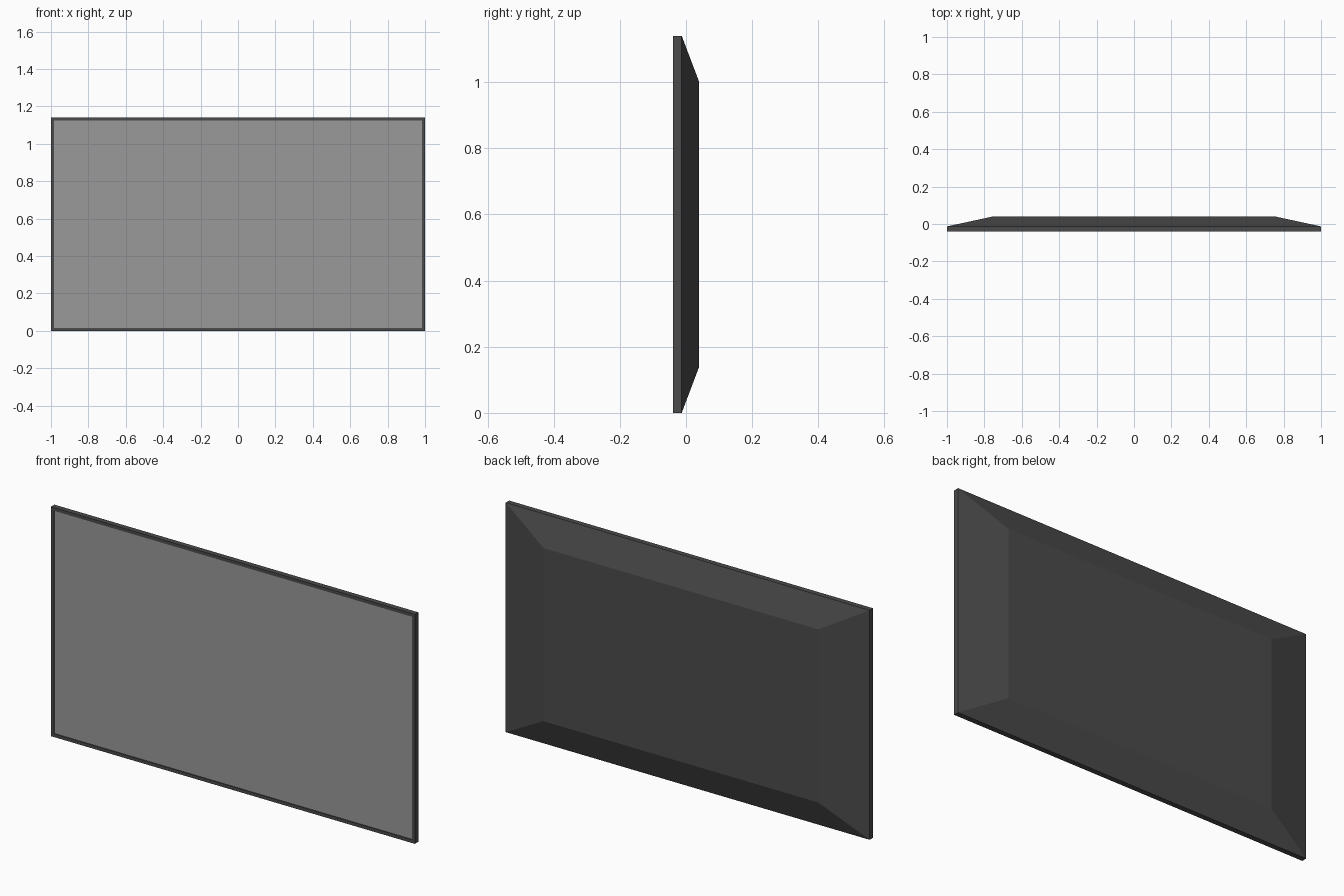
import bpy, bmesh

if "Cube" in bpy.data.objects:
    bpy.data.objects.remove(bpy.data.objects["Cube"])

H = 1.14          # panel height
FRONT, SEAM, BACK = -0.04, -0.013, 0.04
BEZEL, RECESS = 0.016, 0.005


def material(name, color):
    m = bpy.data.materials.new(name)
    m.diffuse_color = color
    m.use_nodes = True
    m.node_tree.nodes["Principled BSDF"].inputs["Base Color"].default_value = m.diffuse_color
    return m


def ring(bm, y, inset_x, inset_z):
    # rectangular cross-section parallel to the screen
    x, z0, z1 = 1 - inset_x, inset_z, H - inset_z
    return [bm.verts.new(p) for p in ((-x, y, z0), (x, y, z0), (x, y, z1), (-x, y, z1))]


def loft(name, sections, caps, mat):
    # skin a list of (y, inset_x, inset_z) sections
    bm = bmesh.new()
    rings = [ring(bm, *s) for s in sections]
    for a, b in zip(rings, rings[1:]):
        for i in range(4):
            j = (i + 1) % 4
            bm.faces.new((a[i], b[i], b[j], a[j]))
    for c in caps:
        bm.faces.new(rings[c] if c == 0 else rings[c][::-1])
    bmesh.ops.recalc_face_normals(bm, faces=bm.faces)
    me = bpy.data.meshes.new(name)
    bm.to_mesh(me)
    bm.free()
    me.materials.append(mat)
    ob = bpy.data.objects.new(name, me)
    bpy.context.collection.objects.link(ob)
    return ob


dark = material("dark_plastic", (0.07, 0.07, 0.07, 1))
glass = material("screen_grey", (0.32, 0.32, 0.32, 0.65))

# casing: recessed bezel, straight rim, tapered back with flat centre
loft("casing", [(FRONT + RECESS, BEZEL, BEZEL), (FRONT, BEZEL, BEZEL), (FRONT, 0, 0),
                (SEAM, 0, 0), (BACK, 0.245, 0.14)], [-1], dark)

# display surface set into the bezel
loft("screen", [(FRONT + RECESS, BEZEL, BEZEL)], [0], glass)
